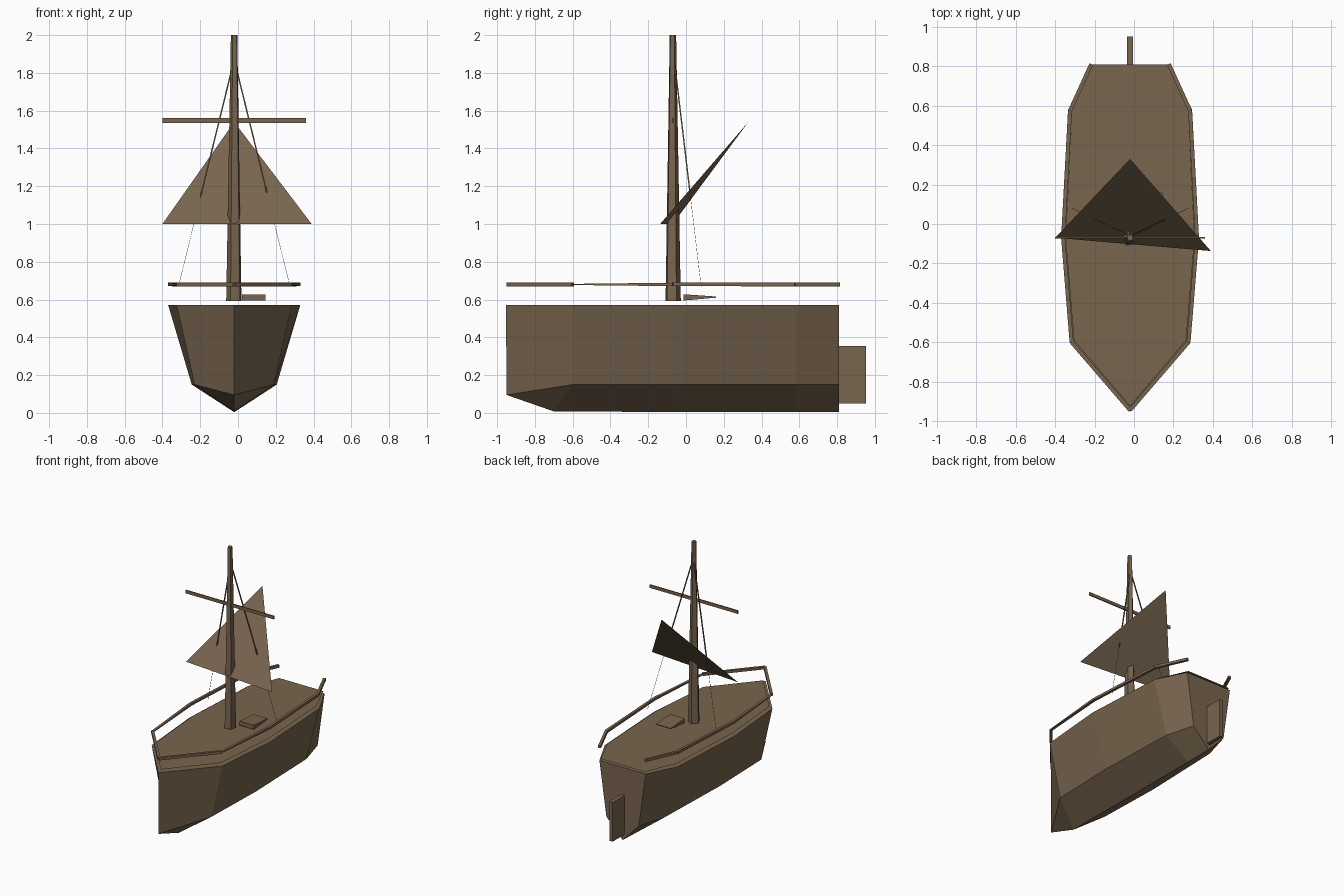
import bpy, bmesh, math
from mathutils import Vector

if "Cube" in bpy.data.objects:
    bpy.data.objects.remove(bpy.data.objects["Cube"])

CX = -0.02  # centreline of the boat

wood = bpy.data.materials.new("weathered_brown")
wood.diffuse_color = (0.19, 0.13, 0.077, 1)
wood.use_nodes = True
wood.node_tree.nodes["Principled BSDF"].inputs["Base Color"].default_value = wood.diffuse_color


def make(name, verts, faces, fix=True):
    """Mesh object from points given relative to the centreline."""
    bm = bmesh.new()
    vs = [bm.verts.new((x + CX, y, z)) for x, y, z in verts]
    for f in faces:
        bm.faces.new([vs[i] for i in f])
    if fix:
        bmesh.ops.recalc_face_normals(bm, faces=bm.faces)
    me = bpy.data.meshes.new(name)
    bm.to_mesh(me)
    bm.free()
    me.materials.append(wood)
    ob = bpy.data.objects.new(name, me)
    bpy.context.collection.objects.link(ob)
    return ob


BOX = [(0, 1, 2, 3), (7, 6, 5, 4), (0, 4, 5, 1), (1, 5, 6, 2), (2, 6, 7, 3), (3, 7, 4, 0)]


def spar(name, a, b, ra, rb, n=4, turn=45.0):
    """Tapered bar with n sides between two points."""
    a, b = Vector(a), Vector(b)
    d = (b - a).normalized()
    u = Vector((1, 0, 0)) if abs(d.z) > 0.7 else Vector((0, 0, 1))
    u = (u - d * u.dot(d)).normalized()
    w = d.cross(u)
    pts = []
    for p, r in ((a, ra), (b, rb)):
        for i in range(n):
            t = math.radians(turn) + 2 * math.pi * i / n
            pts.append(p + r * (u * math.cos(t) + w * math.sin(t)))
    faces = [tuple(range(n)), tuple(range(n, 2 * n))]
    faces += [(i, (i + 1) % n, n + (i + 1) % n, n + i) for i in range(n)]
    return make(name, pts, faces)


# Hull stations: y, sheer half width, chine half width
stations = [(-0.6, 0.305, 0.21), (-0.07, 0.35, 0.225), (0.58, 0.315, 0.205), (0.81, 0.2, 0.14)]
TOP, CHINE = 0.572, 0.15
verts = [(0, -0.953, TOP), (0, -0.95, 0.095), (0, -0.7, 0.008)]
for y, s, c in stations:
    keel = 0.008 if y < -0.5 else 0.004
    verts += [(-s, y, TOP), (-c, y, CHINE), (0, y, keel), (c, y, CHINE), (s, y, TOP)]
faces = [(0, 3, 4, 1), (1, 4, 2), (2, 4, 5), (0, 1, 6, 7), (1, 2, 6), (2, 5, 6)]
for k in range(3):
    o = 3 + 5 * k
    faces += [(o + i, o + 5 + i, o + 6 + i, o + 1 + i) for i in range(4)]
faces.append(tuple(range(18, 23)))                      # transom
faces.append((0, 7, 12, 17, 22, 18, 13, 8, 3))          # sheer-level top
make("hull", verts, faces)

# Deck panel, slightly raised and inset
half = [(0.285, -0.59), (0.328, -0.07), (0.295, 0.575), (0.19, 0.81)]
outline = [(0, -0.925)] + half + [(-x, y) for x, y in reversed(half)]
make("deck", [(x, y, 0.587) for x, y in outline], [tuple(range(9))], fix=False)

# Rails: flat bars around both sides, flattening behind the bow
path = [(0, -0.945), (0.297, -0.6), (0.34, -0.07), (0.305, 0.575), (0.197, 0.812)]
heights = [(0.01, 0.01), (0.003, 0.009), (0.009, 0.01), (0.01, 0.01)]
for side, label in ((1, "right"), (-1, "left")):
    for k, (h0, h1) in enumerate(heights):
        a, b = (Vector((side * x, y, 0.68)) for x, y in path[k:k + 2])
        n = (b - a).cross(Vector((0, 0, 1))).normalized() * 0.01
        pts = []
        for p, h in ((a, h0), (b, h1)):
            up = Vector((0, 0, h))
            pts += [p - n - up, p + n - up, p + n + up, p - n + up]
        make(f"{label}_rail_{k + 1}", pts, BOX)

# Rudder plate behind the transom
make("rudder", [(x, y, z) for x in (-0.015, 0.015)
                for y, z in ((0.81, 0.05), (0.953, 0.05), (0.953, 0.355), (0.81, 0.355))], BOX)

# Hatch: a wedge beside the mast
make("hatch", [(x, y, z) for x in (0.04, 0.165)
               for y, z in ((-0.012, 0.595), (0.16, 0.61), (0.16, 0.616), (-0.012, 0.628))], BOX)

# Mast and crossing yard
spar("mast", (0, -0.07, 0.592), (0, -0.07, 2.0), 0.043, 0.018, 5, -45)
make("yard", [(x, -0.07 + dy, z) for x in (-0.38, 0.38)
              for dy, z in ((-0.004, 1.535), (0.004, 1.535), (0.004, 1.56), (-0.004, 1.56))], BOX)

# Triangular sail
make("sail", [(-0.38, -0.07, 1.0), (0.41, -0.137, 1.0), (0, 0.33, 1.54)], [(0, 1, 2)], fix=False)

# Shrouds: thicker above, thin line below
for side, label in ((1, "right"), (-1, "left")):
    top = Vector((side * 0.005, -0.06, 1.85))
    low = Vector((side * 0.295, 0.08, 0.67))
    mid = top.lerp(low, 0.59)
    spar(f"{label}_shroud_upper", top, mid, 0.005, 0.005)
    spar(f"{label}_shroud_lower", mid, low, 0.0012, 0.0012)
